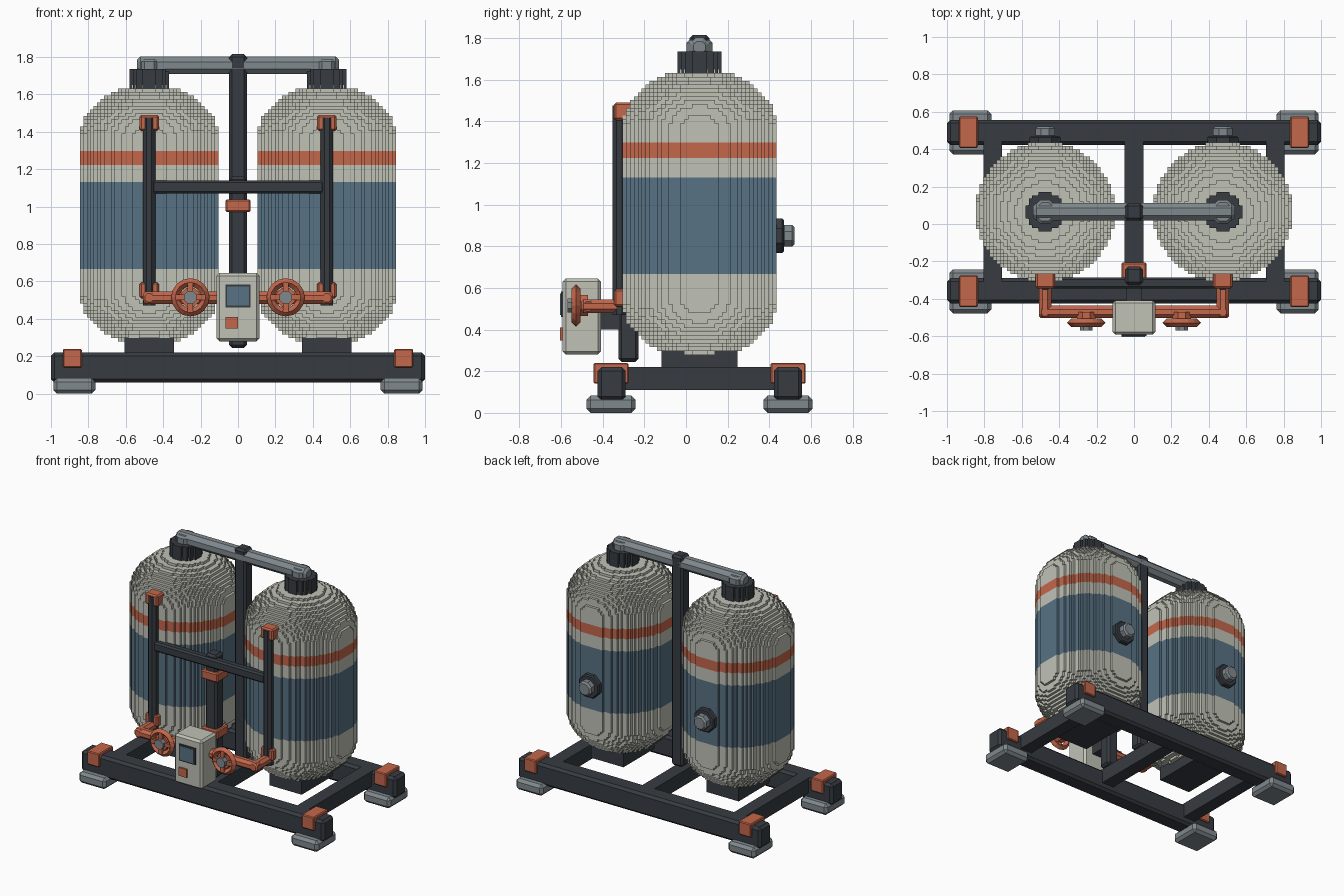
import bpy, bmesh, math
from mathutils import Vector, Matrix

old = bpy.data.objects.get("Cube")
if old:
    bpy.data.objects.remove(old, do_unlink=True)


def material(name, rgb):
    m = bpy.data.materials.new(name)
    m.use_nodes = True
    m.diffuse_color = (*rgb, 1)
    m.node_tree.nodes["Principled BSDF"].inputs["Base Color"].default_value = (*rgb, 1)
    return m


CREAM = material("cream paint", (0.53, 0.54, 0.47))
BLUE = material("slate blue paint", (0.098, 0.17, 0.227))
ORANGE = material("orange paint", (0.55, 0.135, 0.07))
STEEL = material("grey steel", (0.216, 0.25, 0.27))
DARK = material("dark frame", (0.038, 0.045, 0.054))


def finish(name, bm, mats):
    me = bpy.data.meshes.new(name)
    bm.to_mesh(me)
    bm.free()
    for m in mats:
        me.materials.append(m)
    ob = bpy.data.objects.new(name, me)
    bpy.context.collection.objects.link(ob)
    return ob


def box(name, x, y, z, mat, chamfer=0.012):
    """Chamfered box from (min, max) pairs on each axis."""
    bm = bmesh.new()
    bmesh.ops.create_cube(bm, size=1)
    for v in bm.verts:
        v.co = [(a + b) / 2 + c * (b - a) for (a, b), c in zip((x, y, z), v.co)]
    if chamfer:
        bmesh.ops.bevel(bm, geom=bm.edges[:], offset=chamfer, segments=1, affect='EDGES')
    return finish(name, bm, [mat])


def rod(name, a, b, apothem, mat, chamfer=0.0):
    """Octagonal rod between two points."""
    a, b = Vector(a), Vector(b)
    r = apothem / math.cos(math.pi / 8)
    bm = bmesh.new()
    bmesh.ops.create_cone(bm, cap_ends=True, segments=8, radius1=r, radius2=r,
                          depth=(b - a).length)
    if chamfer:
        rims = [e for e in bm.edges if abs(e.verts[0].co.z - e.verts[1].co.z) < 1e-5]
        bmesh.ops.bevel(bm, geom=rims, offset=chamfer, segments=1, affect='EDGES')
    turn = (b - a).to_track_quat('Z', 'Y').to_matrix().to_4x4()
    spin = Matrix.Rotation(math.pi / 8, 4, 'Z')
    bm.transform(Matrix.Translation((a + b) / 2) @ turn @ spin)
    return finish(name, bm, [mat])


def stepped_lathe(name, cx, cy, z0, layers, v, radius, mats, pick):
    """Round body made of square steps of size v; radius and pick take a height."""
    rows = int(max(radius(z0 + (i + .5) * v) for i in range(layers)) / v + 1.5)
    ys = range(-rows, rows)

    def outline(z):
        r = radius(z)
        half = [math.sqrt(max(r * r - ((j + .5) * v) ** 2, 0)) for j in ys]
        return tuple(int(h / v + .5) for h in half)

    # Runs of equal layers become one tall band
    bands = []
    for i in range(layers):
        zc = z0 + (i + .5) * v
        key = (outline(zc), pick(zc))
        if bands and bands[-1][0] == key:
            bands[-1][2] = i + 1
        else:
            bands.append([key, i, i + 1])
    bm = bmesh.new()

    def quad(pts, normal, mi):
        f = bm.faces.new([bm.verts.new((cx + p[0] * v, cy + p[1] * v, z0 + p[2] * v))
                          for p in pts])
        f.normal_update()
        if f.normal.dot(Vector(normal)) < 0:
            f.normal_flip()
        f.material_index = mi

    empty = (0,) * len(ys)
    for n, ((out, mi), lo, hi) in enumerate(bands):
        # Upright step faces
        for j, k in zip(ys, out):
            if k:
                for s in (-1, 1):
                    quad([(s * k, j, lo), (s * k, j + 1, lo), (s * k, j + 1, hi), (s * k, j, hi)],
                         (s, 0, 0), mi)
        ends = (0,) + out + (0,)
        for j, (p, q) in enumerate(zip(ends, ends[1:])):
            y, a, b = j - rows, min(p, q), max(p, q)
            if a != b:
                spans = [(-b, b)] if a == 0 else [(-b, -a), (a, b)]
                for x1, x2 in spans:
                    quad([(x1, y, lo), (x2, y, lo), (x2, y, hi), (x1, y, hi)],
                         (0, 1 if p > q else -1, 0), mi)
        # Flat ledges left uncovered by the neighbouring bands
        above = bands[n + 1][0][0] if n + 1 < len(bands) else empty
        below = bands[n - 1][0][0] if n else empty
        for other, z, up in ((above, hi, 1), (below, lo, -1)):
            for j, k, o in zip(ys, out, other):
                if k > o:
                    for x1, x2 in ([(-k, k)] if o == 0 else [(-k, -o), (o, k)]):
                        quad([(x1, j, z), (x2, j, z), (x2, j + 1, z), (x1, j + 1, z)],
                             (0, 0, up), mi)
    bmesh.ops.remove_doubles(bm, verts=bm.verts, dist=1e-5)
    return finish(name, bm, mats)


TX, TY, STEP = 0.475, 0.065, 0.0185
Z_LOW, Z_HIGH, DOME = 0.26, 1.65, 0.28


def tank_radius(z):
    t = max(Z_LOW + DOME - z, z - (Z_HIGH - DOME), 0) / DOME
    return 0.372 * math.sqrt(max(1 - t * t, 0))


def tank_paint(z):
    return 1 if 0.667 < z < 1.133 else 2 if 1.226 < z < 1.29 else 0


# Skid frame
for label, y in (("front", -0.357), ("rear", 0.49)):
    box(f"{label}_skid_beam", (-1, 1), (y - .067, y + .067), (.06, .22), DARK, .018)
for label, x in (("right", -.755), ("middle", 0), ("left", .755)):
    box(f"{label}_cross_beam", (x - .05, x + .05), (-.32, .45), (.11, .22), DARK, 0)

# Feet and corner clamps
for sx, side in ((-1, "right"), (1, "left")):
    for end, y in (("front", -0.36), ("rear", 0.49)):
        x = sx * .875
        box(f"{side}_{end}_foot", (x - .112, x + .112), (y - .118, y + .118), (0, .083), STEEL, .02)
        x = sx * .885
        box(f"{side}_{end}_clamp", (x - .05, x + .05), (y - .084, y + .084), (.14, .24), ORANGE, .006)

for s, side in ((-1, "right"), (1, "left")):
    x = s * TX
    # Tank, saddle, neck and rear port
    stepped_lathe(f"{side}_tank", x, TY, Z_LOW, 75, (Z_HIGH - Z_LOW) / 75,
                  tank_radius, [CREAM, BLUE, ORANGE], tank_paint)
    box(f"{side}_tank_saddle", (x - .133, x + .133), (TY - .183, TY + .183), (.2, .3), DARK, 0)
    stepped_lathe(f"{side}_tank_neck", x, TY, 1.63, 6, .0175,
                  lambda z: .105, [DARK], lambda z: 0)
    rod(f"{side}_port_flange", (x, .41, .85), (x, .47, .85), .083, DARK, .008)
    rod(f"{side}_port_stub", (x, .46, .85), (x, .522, .85), .052, STEEL, .012)
    rod(f"{side}_manifold_elbow", (x, TY, 1.7), (x, TY, 1.79), .063, STEEL, .014)

    # Front riser with its fittings
    rod(f"{side}_riser", (x, -.32, .47), (x, -.32, 1.475), .033, DARK)
    box(f"{side}_riser_top_fitting", (x - .052, x + .052), (-.345, -.24), (1.405, 1.49), ORANGE, .01)
    box(f"{side}_riser_bottom_fitting", (x - .052, x + .052), (-.345, -.25), (.51, .595), ORANGE, .01)

    # Feed pipe
    rod(f"{side}_feed_elbow", (x, -.3, .512), (x, -.503, .512), .033, ORANGE, .01)
    rod(f"{side}_feed_pipe", (s * .505, -.47, .512), (0, -.47, .512), .033, ORANGE, .01)

    # Valve with handwheel
    vx, vz = s * .255, .515
    rod(f"{side}_valve_body", (vx, -.47, vz), (vx, -.535, vz), .05, ORANGE)
    bpy.ops.mesh.primitive_torus_add(major_segments=16, minor_segments=4, major_radius=.08,
                                     minor_radius=.022, location=(vx, -.528, vz),
                                     rotation=(math.pi / 2, 0, 0))
    wheel = bpy.context.object
    wheel.name = f"{side}_handwheel"
    wheel.data.materials.append(ORANGE)
    box(f"{side}_wheel_spoke_across", (vx - .08, vx + .08), (-.55, -.515), (vz - .014, vz + .014), ORANGE, 0)
    box(f"{side}_wheel_spoke_upright", (vx - .014, vx + .014), (-.55, -.515), (vz - .08, vz + .08), ORANGE, 0)
    rod(f"{side}_wheel_hub", (vx, -.5, vz), (vx, -.57, vz), .034, STEEL)

# Top manifold
rod("top_manifold", (-.54, TY, 1.755), (.54, TY, 1.755), .047, STEEL, .018)

# Posts and crossbar
box("tall_post", (-.047, .047), (TY - .047, TY + .047), (.245, 1.815), DARK, .015)
box("front_post", (-.047, .047), (-.325, -.228), (.245, 1.16), DARK, .015)
box("riser_crossbar", (-.46, .46), (-.345, -.285), (1.07, 1.14), DARK, .012)
for label, z in (("upper", 1.005), ("lower", .58)):
    box(f"{label}_post_clamp", (-.067, .067), (-.34, -.205), (z - .034, z + .034), ORANGE, .008)

# Control panel
box("control_panel", (-.115, .115), (-.592, -.408), (.28, .645), CREAM, .015)
box("panel_bracket", (-.04, .04), (-.42, -.3), (.4, .5), DARK, 0)
box("screen_frame", (-.068, .068), (-.6, -.59), (.46, .583), DARK, 0)
box("screen", (-.058, .058), (-.604, -.596), (.47, .573), BLUE, 0)
box("panel_button", (-.066, 0), (-.604, -.59), (.348, .41), ORANGE, 0)
